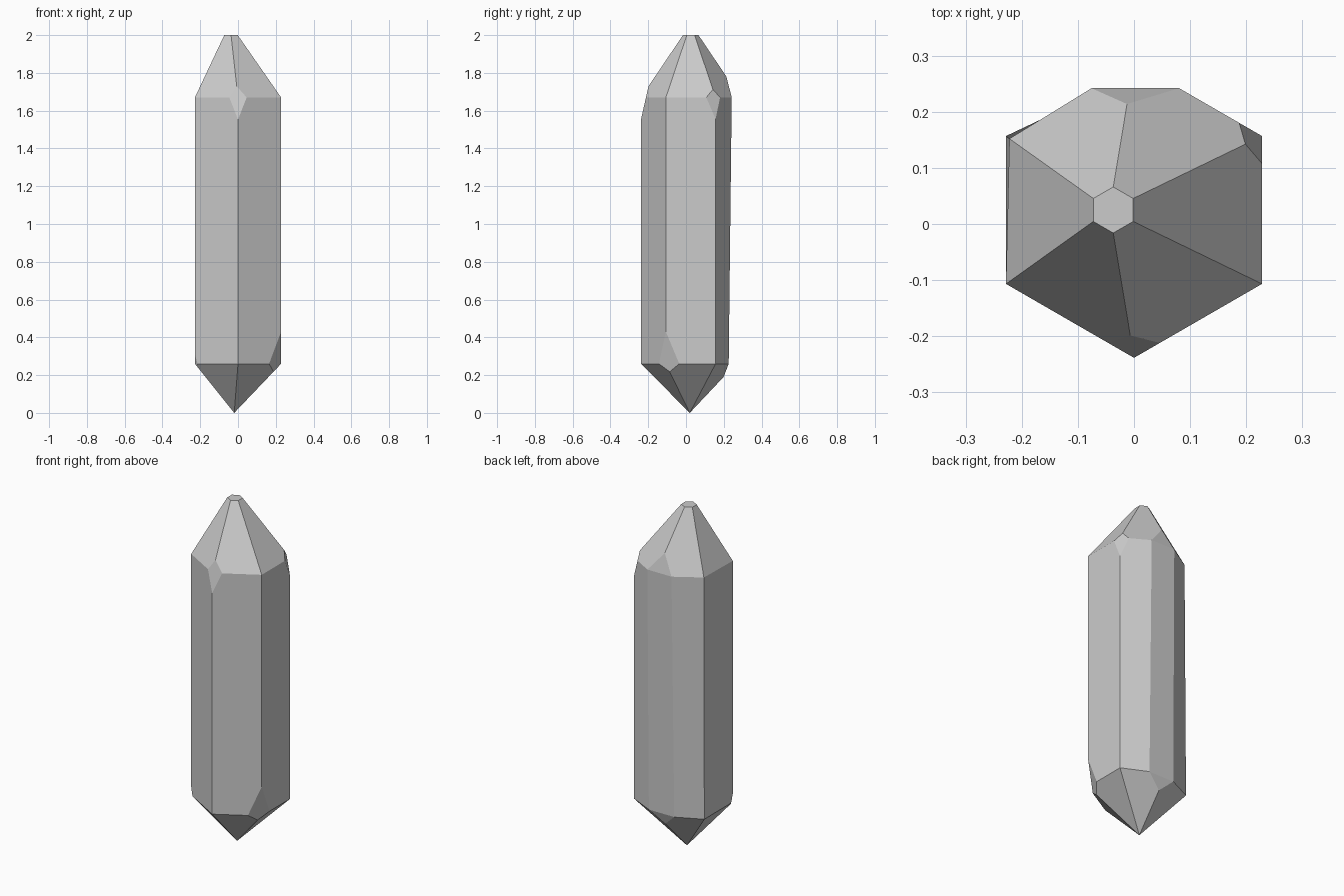
import bpy, bmesh, math
from mathutils import Vector

if "Cube" in bpy.data.objects:
    bpy.data.objects.remove(bpy.data.objects["Cube"])

def hexagon(cx, cy, r, z):
    """Hexagon ring starting at the front corner, counter-clockwise."""
    return [Vector((cx + r * math.cos(math.radians(60 * i - 90)),
                    cy + r * math.sin(math.radians(60 * i - 90)), z)) for i in range(6)]

bm = bmesh.new()

# Rings of the shaft and tip, with slight natural irregularities
low = hexagon(0, 0.025, 0.2635, 0.26)
high = hexagon(0, 0.025, 0.2635, 1.67)
tip = hexagon(-0.037, 0.025, 0.041, 2.0)
low[3].y = 0.265
high[4] = Vector((-0.222, 0.152, 1.67))
rings = [[bm.verts.new(p) for p in ring] for ring in (low, high, tip)]
apex = bm.verts.new((-0.02, 0.02, 0))

# Shaft, upper pyramid, lower pyramid and small flat top
for i in range(6):
    j = (i + 1) % 6
    for a, b in zip(rings, rings[1:]):
        bm.faces.new((a[i], a[j], b[j], b[i]))
    bm.faces.new((apex, rings[0][j], rings[0][i]))
bm.faces.new(rings[2])

def chip(p, q, r):
    """Slice off everything outside the plane through three points."""
    p, q, r = Vector(p), Vector(q), Vector(r)
    n = (q - p).cross(r - p).normalized()
    if n.dot(p - Vector((0, 0, 1))) < 0:
        n = -n
    res = bmesh.ops.bisect_plane(bm, geom=bm.verts[:] + bm.edges[:] + bm.faces[:], dist=1e-5,
                                 plane_co=p, plane_no=n, clear_outer=True)
    rim = [e for e in bm.edges if e.is_boundary]
    bmesh.ops.holes_fill(bm, edges=rim, sides=0)

# Long bevel down the back edge, with a triangle at each end
chip((-0.08, 0.242, 1.67), (0.08, 0.242, 1.67), (0, 0.226, 0.26))
chip((-0.08, 0.242, 1.67), (0.08, 0.242, 1.67), (-0.012, 0.214, 1.78))
chip((-0.084, 0.226, 0.26), (0.084, 0.226, 0.26), (-0.005, 0.199, 0.19))
# Chipped corners: front top, right back top, right front bottom, left front bottom
chip((0, -0.238, 1.555), (-0.045, -0.212, 1.67), (0.045, -0.212, 1.67))
chip((0.228, 0.157, 1.555), (0.228, 0.108, 1.67), (0.187, 0.181, 1.67))
chip((0.228, -0.107, 0.43), (0.165, -0.143, 0.26), (0.228, -0.036, 0.26))
chip((-0.228, -0.107, 0.31), (-0.214, -0.115, 0.26), (-0.228, -0.09, 0.26))

bmesh.ops.recalc_face_normals(bm, faces=bm.faces[:])
mesh = bpy.data.meshes.new("crystal")
bm.to_mesh(mesh)
bm.free()
bpy.context.collection.objects.link(bpy.data.objects.new("crystal", mesh))
